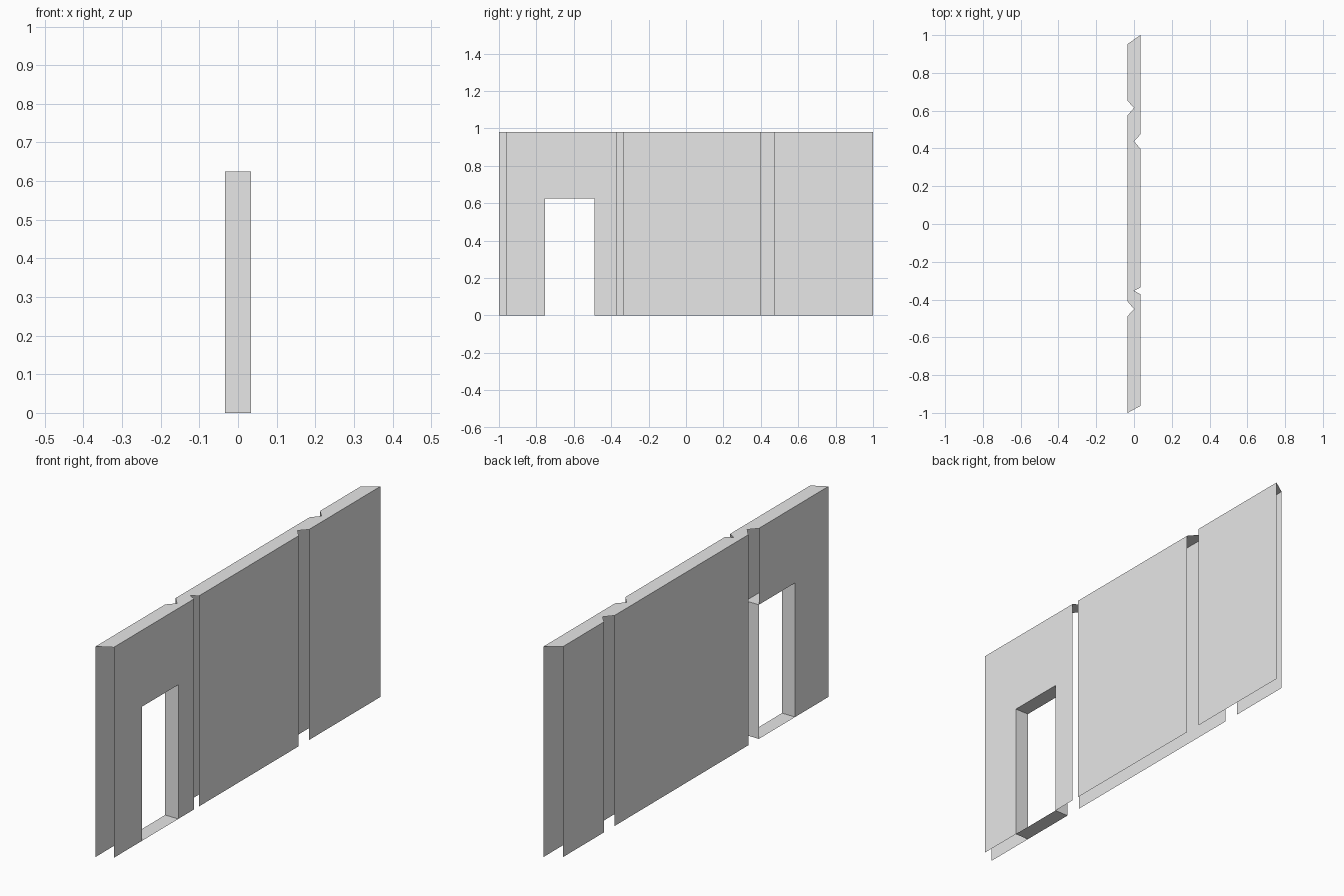
import bpy
import bmesh
from mathutils import Vector

cube = bpy.data.objects.get("Cube")
if cube:
    bpy.data.objects.remove(cube, do_unlink=True)

X = 0.034                     # half thickness of the wall
H = 0.981                     # wall height
DOOR0, DOOR1, DOOR_H = -0.755, -0.488, 0.625

grey = bpy.data.materials.new("plain_grey")
grey.use_nodes = True
grey.diffuse_color = (0.8, 0.8, 0.8, 1)
grey.node_tree.nodes["Principled BSDF"].inputs["Base Color"].default_value = (0.8, 0.8, 0.8, 1)


def sheet(name, polygons):
    """Object made of flat polygons, each given as (points, facing direction)."""
    bm = bmesh.new()
    for points, facing in polygons:
        face = bm.faces.new([bm.verts.new(p) for p in points])
        face.normal_update()
        if face.normal.dot(Vector(facing)) < 0:
            face.normal_flip()
    bmesh.ops.remove_doubles(bm, verts=bm.verts, dist=1e-5)
    mesh = bpy.data.meshes.new(name)
    bm.to_mesh(mesh)
    bm.free()
    mesh.materials.append(grey)
    obj = bpy.data.objects.new(name, mesh)
    bpy.context.collection.objects.link(obj)
    return obj


def panel(name, side, outline):
    """Upright sheet on one side of the wall, outline in (y, z)."""
    sheet(name, [([(side * X, y, z) for y, z in outline], (side, 0, 0))])


def rect(y0, y1):
    return [(y0, 0), (y1, 0), (y1, H), (y0, H)]


# Left side (+x): door panel and two plain panels with open gaps between
panel("left_door_panel", 1, [(-0.963, 0), (DOOR0, 0), (DOOR0, DOOR_H), (DOOR1, DOOR_H),
                             (DOOR1, 0), (-0.372, 0), (-0.372, H), (-0.963, H)])
panel("left_middle_panel", 1, rect(-0.337, 0.398))
panel("left_back_panel", 1, rect(0.474, 1.0))

# Right side (-x): the door reaches the edge of its panel
panel("right_door_panel", -1, [(-1.0, 0), (DOOR0, 0), (DOOR0, DOOR_H), (DOOR1, DOOR_H),
                               (DOOR1, H), (-1.0, H)])
panel("right_middle_panel", -1, rect(-0.41, 0.575))
panel("right_back_panel", -1, rect(0.652, 0.953))

# Top cap with slanted ends and V-shaped notches above the gaps
cap = [(X, -0.963), (X, -0.372), (0, -0.353), (X, -0.337),
       (X, 0.398), (0, 0.438), (X, 0.474), (X, 1.0),
       (-X, 0.953), (-X, 0.652), (0, 0.615), (-X, 0.575),
       (-X, -0.41), (0, -0.45), (-X, DOOR1), (-X, -1.0)]
sheet("top_cap", [([(x, y, H) for x, y in cap], (0, 0, 1))])


# Door lining: jambs, lintel and sill, all facing into the opening
def across(a, b, facing):
    return ([(-X, *a), (X, *a), (X, *b), (-X, *b)], facing)


sheet("door_lining", [
    across((DOOR0, 0), (DOOR0, DOOR_H), (0, 1, 0)),
    across((DOOR1, 0), (DOOR1, DOOR_H), (0, -1, 0)),
    across((DOOR0, DOOR_H), (DOOR1, DOOR_H), (0, 0, -1)),
    across((DOOR0, 0), (DOOR1, 0), (0, 0, 1)),
])
